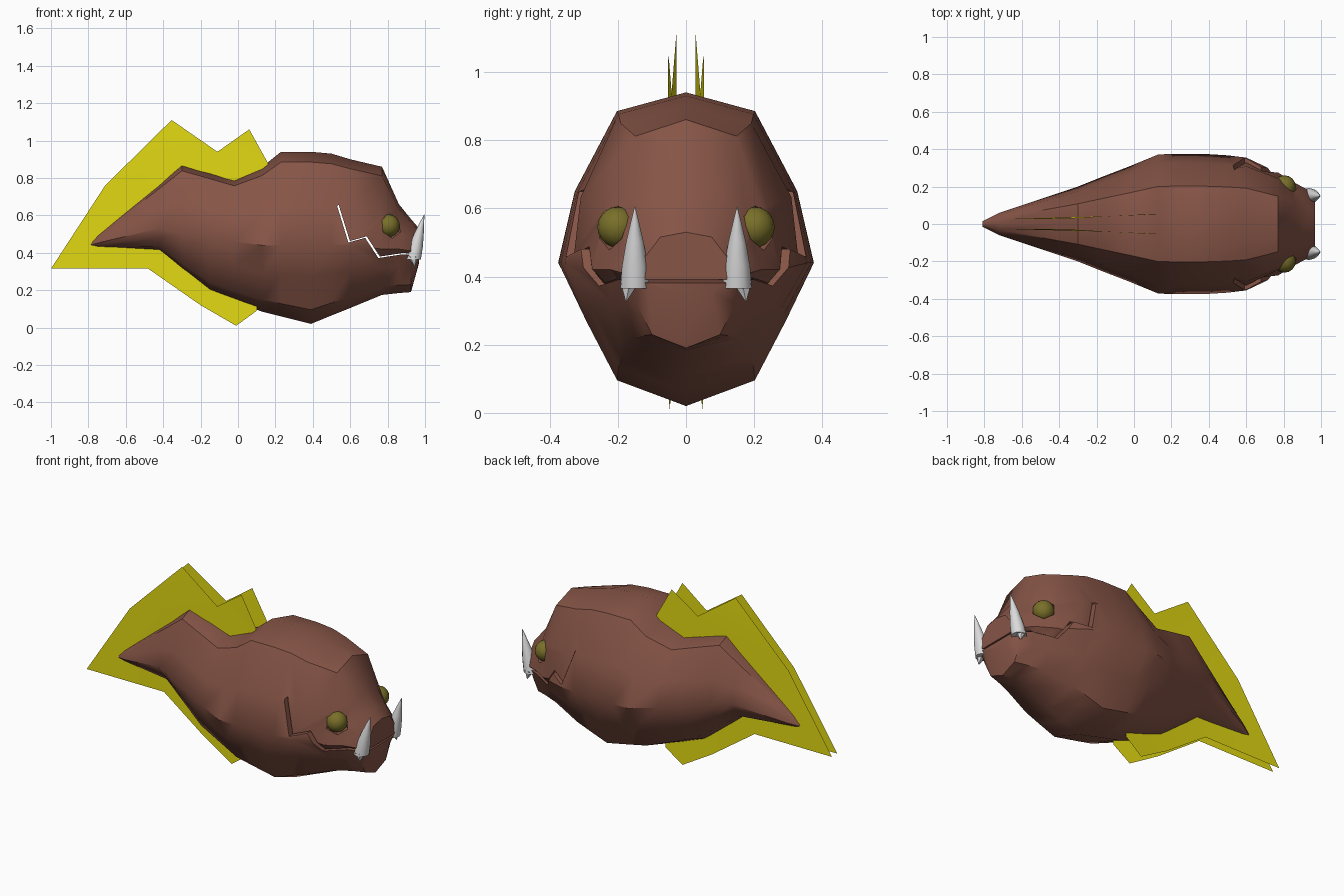
import bpy, bmesh, math
from mathutils import Vector, geometry

cube = bpy.data.objects.get("Cube")
if cube:
    bpy.data.objects.remove(cube, do_unlink=True)


def material(name, rgb):
    m = bpy.data.materials.new(name)
    m.use_nodes = True
    m.diffuse_color = (*rgb, 1)
    m.node_tree.nodes["Principled BSDF"].inputs["Base Color"].default_value = (*rgb, 1)
    return m


BROWN = material("skin brown", (0.24, 0.09, 0.062))
YELLOW = material("fin yellow", (0.76, 0.69, 0.006))
OLIVE = material("eye olive", (0.19, 0.16, 0.022))
WHITE = material("tooth white", (0.7, 0.7, 0.7))


def make(name, bm, mat):
    bmesh.ops.recalc_face_normals(bm, faces=bm.faces[:])
    mesh = bpy.data.meshes.new(name)
    bm.to_mesh(mesh)
    bm.free()
    mesh.materials.append(mat)
    ob = bpy.data.objects.new(name, mesh)
    bpy.context.collection.objects.link(ob)
    return ob


def select(ob):
    bpy.ops.object.select_all(action='DESELECT')
    ob.select_set(True)
    bpy.context.view_layer.objects.active = ob


def smooth(ob, degrees):
    select(ob)
    bpy.ops.object.shade_smooth_by_angle(angle=math.radians(degrees))


def loft(bm, rings):
    loops = [[bm.verts.new(p) for p in ring] for ring in rings]
    n = len(loops[0])
    for a, b in zip(loops, loops[1:]):
        for i in range(n):
            j = (i + 1) % n
            bm.faces.new((a[i], a[j], b[j], b[i]))
    bm.faces.new(loops[0])
    bm.faces.new(loops[-1])


def carve(ob, cutter):
    mod = ob.modifiers.new("carve", 'BOOLEAN')
    mod.operation, mod.solver, mod.object = 'DIFFERENCE', 'EXACT', cutter
    select(ob)
    bpy.ops.object.modifier_apply(modifier=mod.name)
    bpy.data.objects.remove(cutter, do_unlink=True)


# Body: x, bottom, top, half width, height of the widest point
STATIONS = [
    (-0.81, 0.43, 0.445, 0.015, 0.437), (-0.72, 0.428, 0.52, 0.06, 0.46),
    (-0.42, 0.41, 0.77, 0.16, 0.53), (-0.3, 0.31, 0.88, 0.2, 0.5),
    (-0.15, 0.19, 0.835, 0.26, 0.48), (-0.02, 0.14, 0.795, 0.31, 0.46),
    (0.13, 0.085, 0.86, 0.372, 0.44), (0.23, 0.06, 0.94, 0.375, 0.44),
    (0.39, 0.02, 0.94, 0.374, 0.44), (0.5, 0.065, 0.93, 0.367, 0.44),
    (0.6, 0.105, 0.90, 0.355, 0.44), (0.77, 0.175, 0.86, 0.275, 0.42),
    (0.86, 0.185, 0.66, 0.22, 0.42), (0.925, 0.19, 0.58, 0.185, 0.41),
    (0.968, 0.345, 0.53, 0.14, 0.40)]


def section(x, low, high, w, mid):
    up, down = high - mid, mid - low
    half = [(0.54, mid + 0.89 * up), (0.87, mid + 0.42 * up), (1, mid),
            (0.78, mid - 0.41 * down), (0.54, mid - 0.82 * down)]
    right = [(x, w * k, z) for k, z in half]
    left = [(x, -y, z) for _, y, z in reversed(right)]
    return [(x, 0, high)] + right + [(x, 0, low)] + left


bm = bmesh.new()
loft(bm, [section(*s) for s in STATIONS])
body = make("body", bm, BROWN)

# Mouth: a thin zigzag slit through the head
LIP = [(0.53, 0.65), (0.59, 0.455), (0.68, 0.48), (0.75, 0.372), (0.88, 0.392), (1.05, 0.372)]
GAP = 0.008
upper_lip = [(x + GAP, z + GAP) for x, z in LIP]
outline = LIP + upper_lip[::-1]
bm = bmesh.new()
loft(bm, [[(x, y, z) for x, z in outline] for y in (-0.6, 0.6)])
carve(body, make("mouth_cutter", bm, BROWN))

# The upper lip tucks in behind the lower jaw
for v in body.data.vertices:
    p = Vector((v.co.x, v.co.z, 0))
    for a, b in zip(upper_lip, upper_lip[1:]):
        a, b = Vector((*a, 0)), Vector((*b, 0))
        q, t = geometry.intersect_point_line(p, a, b)
        if (p - a.lerp(b, min(1, max(0, t)))).length < 0.002 and abs(v.co.y) > 0.1:
            v.co.y *= 0.94
            break

# Eyes in angular sockets
for side, label in ((-1, "right"), (1, "left")):
    out = Vector((0.62, 0.78 * side, 0))
    turn = out.to_track_quat('Z', 'Y').to_matrix().to_4x4()
    centre = Vector((0.805, 0.2 * side, 0.545))
    bm = bmesh.new()
    bmesh.ops.create_cone(bm, cap_ends=True, segments=6, radius1=0.06, radius2=0.085, depth=0.14)
    bm.transform(turn)
    bmesh.ops.translate(bm, verts=bm.verts[:], vec=centre + out * 0.06)
    carve(body, make("socket_cutter", bm, BROWN))
    bm = bmesh.new()
    bmesh.ops.create_uvsphere(bm, u_segments=16, v_segments=10, radius=0.06)
    bmesh.ops.translate(bm, verts=bm.verts[:], vec=centre)
    smooth(make(label + "_eye", bm, OLIVE), 60)
smooth(body, 40)


# Curved tusks with a small root tooth below each
def tooth(name, path, sides=12):
    bm = bmesh.new()
    loft(bm, [[(x + r * math.cos(a), y + r * math.sin(a), z)
               for a in (math.tau * i / sides for i in range(sides))]
              for x, y, z, r in path])
    smooth(make(name, bm, WHITE), 50)


for side, label in ((-1, "right"), (1, "left")):
    y = 0.15 * side
    tooth(label + "_tusk", [(0.935, y, 0.365, 0.043), (0.95, y, 0.43, 0.038),
                            (0.967, y, 0.5, 0.026), (0.983, y, 0.56, 0.012),
                            (0.996, y, 0.605, 0.001)])
    tooth(label + "_root_tooth", [(0.935, y * 1.1, 0.38, 0.03),
                                  (0.945, y * 1.17, 0.328, 0.002)], 6)

# Fin: one ridged plate for back, tail and belly
FIN = [(-1, 0.315), (-0.71, 0.76), (-0.355, 1.11), (-0.11, 0.94), (0.06, 1.06),
       (0.16, 0.88), (0.1, 0.09), (-0.01, 0.01), (-0.2, 0.12), (-0.48, 0.315)]
bm = bmesh.new()
face = bm.faces.new([bm.verts.new((x, 0, z)) for x, z in FIN])
bmesh.ops.inset_region(bm, faces=[face], thickness=0.035, use_even_offset=True)
for v in face.verts:
    v.co.y = 0.026 + 0.028 * min(1, max(0, (v.co.x + 0.4) / 0.5))
bmesh.ops.triangulate(bm, faces=[face])
fin = make("fin", bm, YELLOW)
mod = fin.modifiers.new("mirror", 'MIRROR')
mod.use_axis = (False, True, False)
select(fin)
bpy.ops.object.modifier_apply(modifier=mod.name)
bm = bmesh.new()
bm.from_mesh(fin.data)
bmesh.ops.recalc_face_normals(bm, faces=bm.faces[:])
bm.to_mesh(fin.data)
bm.free()
smooth(fin, 60)
